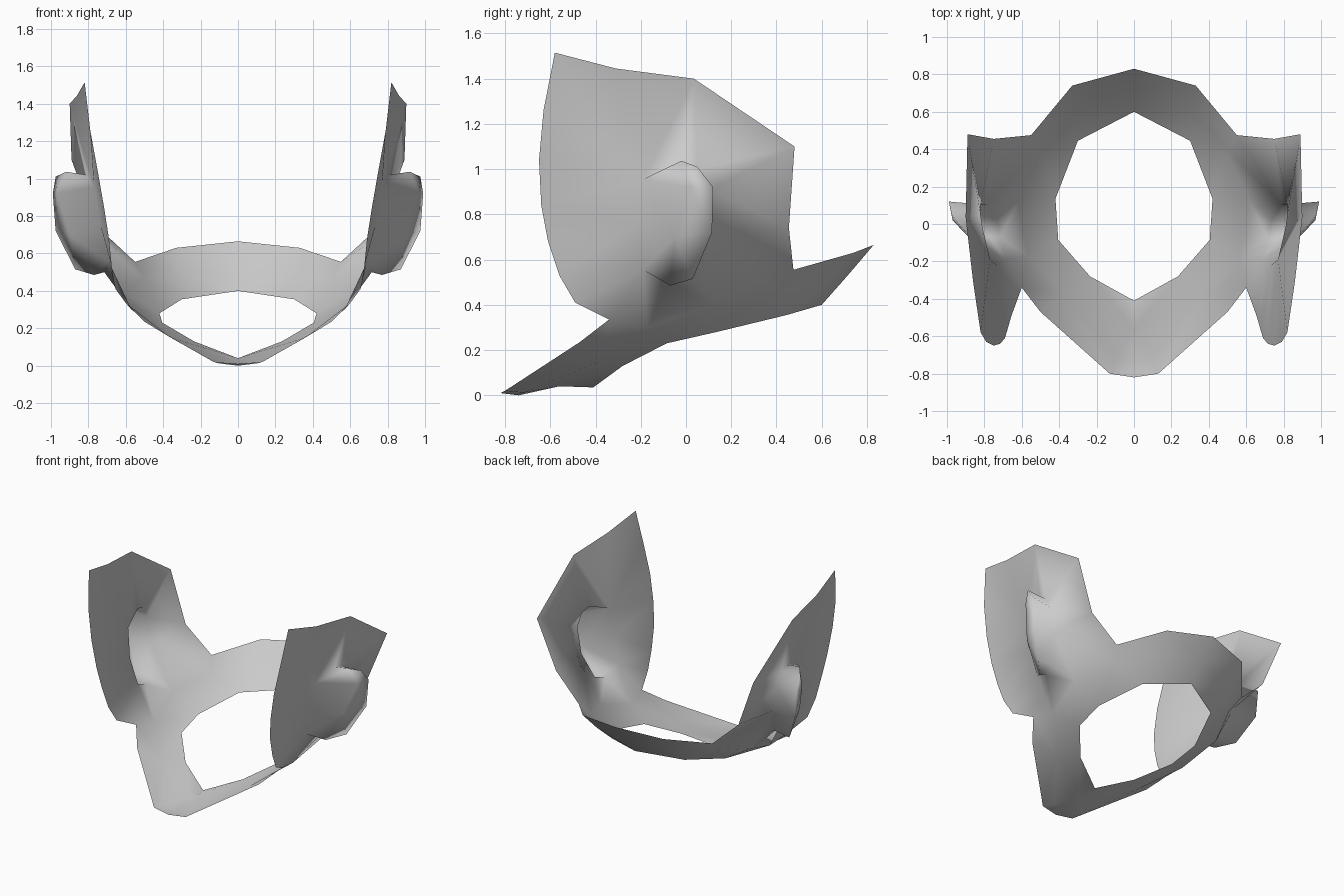
import bpy, bmesh
from mathutils import Vector

if "Cube" in bpy.data.objects:
    bpy.data.objects.remove(bpy.data.objects["Cube"])

bm = bmesh.new()
cache = {}


def vert(p):
    """Shared vertex for a coordinate, so neighbouring strips weld together."""
    if p not in cache:
        cache[p] = bm.verts.new(p)
    return cache[p]


def bridge(a, b, closed=False):
    """Fill the strip between two polylines, always taking the shorter diagonal."""
    if closed:
        a, b = a + a[:1], b + b[:1]
    dist = lambda p, q: (Vector(p) - Vector(q)).length
    i = j = 0
    while i < len(a) - 1 or j < len(b) - 1:
        step_a = j == len(b) - 1 or (
            i < len(a) - 1 and dist(a[i + 1], b[j]) <= dist(a[i], b[j + 1]))
        tri = (a[i], b[j], a[i + 1] if step_a else b[j + 1])
        if len(set(tri)) == 3:
            bm.faces.new([vert(p) for p in tri])
        i, j = (i + 1, j) if step_a else (i, j + 1)


# Band around the opening: rows run from the front centre to the back centre
inner = [(0, -.41, .035), (.235, -.28, .13), (.405, -.085, .23),
         (.42, .135, .28), (.30, .445, .355), (0, .60, .40)]
mid = [(0, -.56, .04), (.36, -.38, .15), (.57, -.17, .30), (.62, .12, .40),
       (.50, .40, .46), (.315, .60, .49), (0, .715, .53)]
chin = [(0, -.74, 0), (.10, -.72, .012), (.36, -.38, .15)]
front = [(0, -.82, .01), (.13, -.80, .02), (.50, -.47, .235), (.60, -.34, .335)]
back = [(.55, .475, .555), (.33, .74, .63), (0, .83, .665)]
bridge(inner, mid)
bridge(mid[:2], chin)
bridge(chin + mid[2:3], front)
bridge(mid[4:], back)

# Side plate: outline from the band up the rear edge, over and down the front
plate = mid[2:5] + back[:1] + [
    (.75, .455, .74), (.89, .48, 1.10), (.90, .035, 1.40), (.86, -.31, 1.445),
    (.82, -.58, 1.515), (.79, -.63, 1.26), (.75, -.65, 1.04), (.715, -.64, .84),
    (.69, -.61, .68), (.675, -.56, .53), (.655, -.49, .41)] + front[-1:]

# Ear cup: base loop in the plate, raised rim at the rear, domed face
low, brow, high = (.69, -.19, .555), (.735, -.22, .75), (.77, -.19, .955)
base = [(.715, -.07, .50), (.735, .02, .53), (.79, .10, .72),
        (.82, .105, .91), (.82, .05, 1.0), (.81, -.02, 1.02)]
rim = [(.77, -.07, .485), (.87, .03, .515), (.975, .115, .72),
       (.99, .12, .92), (.975, .05, 1.01), (.92, -.02, 1.037)]
crown = [(.90, -.05, .70), (.97, .02, .92)]
bridge(plate, base + [high, brow, low], closed=True)
bridge([low] + base + [high], [low] + rim + [high])
bridge([low] + rim + [high], crown)
bridge([low, brow, high], crown)

bmesh.ops.recalc_face_normals(bm, faces=bm.faces)
for f in bm.faces:
    f.smooth = True
mesh = bpy.data.meshes.new("head_guard")
bm.to_mesh(mesh)
bm.free()
guard = bpy.data.objects.new("head_guard", mesh)
bpy.context.collection.objects.link(guard)

# Left half
mirror = guard.modifiers.new("mirror", 'MIRROR')
mirror.use_clip = True
